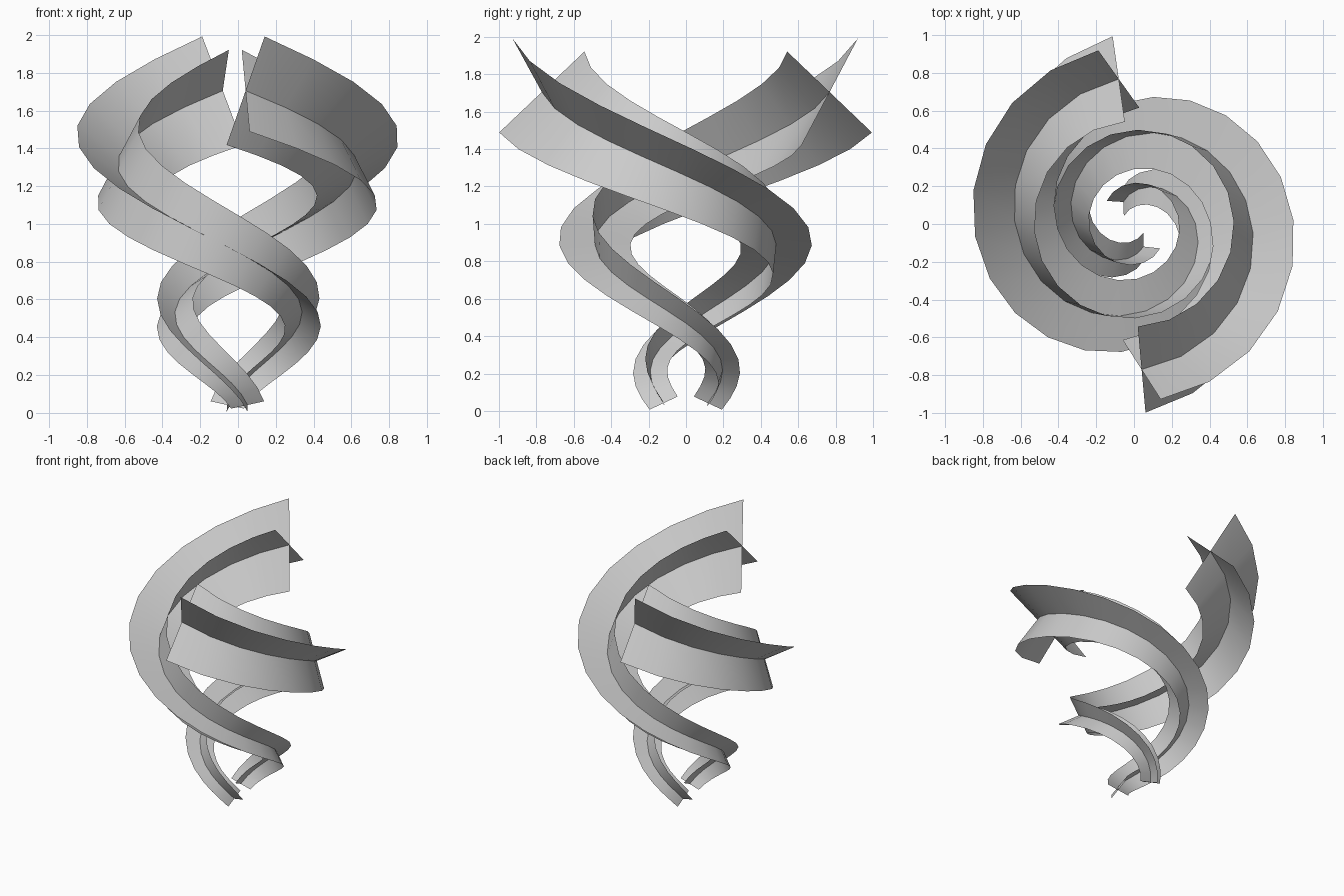
import bpy, bmesh
from math import radians, sin, cos, asinh, sqrt
from mathutils import Vector

if "Cube" in bpy.data.objects:
    bpy.data.objects.remove(bpy.data.objects["Cube"])

STEPS = 23
A0, SWEEP = radians(-67), radians(380)     # start angle, clockwise sweep
R0, R1, Z0, Z1 = 0.13, 0.772, 0.042, 1.705  # cone radii and heights


def centre(t, turn):
    a = A0 + turn - SWEEP * t
    r = R0 + (R1 - R0) * t
    z = Z0 + (Z1 - Z0) * t - 0.38 * t * (1 - t)
    return Vector((r * cos(a), r * sin(a), z)), r, a


def roll(r):
    # natural (minimum) twist of the cross section along a conical helix
    pitch, grow = (Z1 - Z0) / SWEEP, (R1 - R0) / SWEEP
    k = sqrt(pitch ** 2 + grow ** 2)
    f = lambda x: asinh(x / k)
    return radians(-120) + radians(181) * (f(r) - f(R0)) / (f(R1) - f(R0))


def ribbon(name, turn, second):
    """One of the two crossed ribbons swept along a strand."""
    bm = bmesh.new()
    prev = None
    for i in range(STEPS + 1):
        t = i / STEPS
        c, r, a = centre(t, turn)
        out = Vector((cos(a), sin(a), 0))
        side = Vector((sin(a), -cos(a), 0))
        # section normal: steeper at the foot, opening outwards at the tip
        tan = side * r * SWEEP + out * (0.64 + 0.5 * t ** 4)
        tan.z = 2.0 - 0.3 * t - 0.7 * t ** 4
        tan.normalize()
        out = (out - tan * out.dot(tan)).normalized()
        up = tan.cross(out)
        ang, half = roll(r), 0.09 + 0.08 * t + 0.172 * t * t
        if second:
            ang += radians(90 - 13 * t * t)
            half *= 0.92
        d = (out * cos(ang) + up * sin(ang)) * half
        row = [bm.verts.new(c + d * s) for s in (-1, 0, 1)]
        if prev:
            for j in (0, 1):
                bm.faces.new((prev[j], prev[j + 1], row[j + 1], row[j])).smooth = True
        prev = row
    me = bpy.data.meshes.new(name)
    bm.to_mesh(me)
    bm.free()
    ob = bpy.data.objects.new(name, me)
    bpy.context.collection.objects.link(ob)


# two strands, nearly opposite, each with a cross-shaped section
for strand, turn in (("front_strand", 0.0), ("back_strand", radians(183))):
    ribbon(strand + "_ribbon_a", turn, False)
    ribbon(strand + "_ribbon_b", turn, True)
